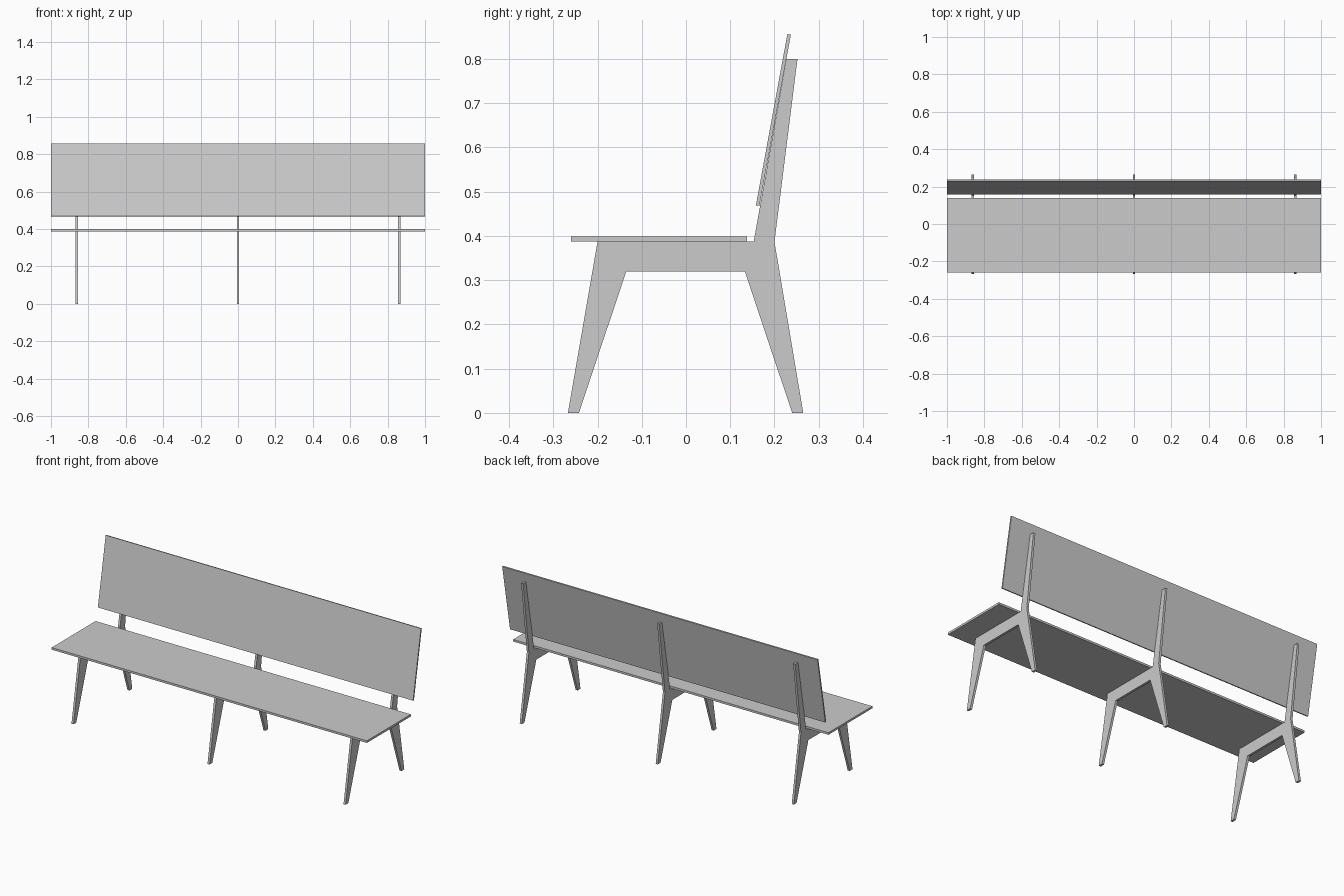
import bpy
import math
from mathutils import Matrix, Vector

cube = bpy.data.objects.get("Cube")
if cube:
    bpy.data.objects.remove(cube, do_unlink=True)

grey = bpy.data.materials.new("light grey")
grey.use_nodes = True
colour = (0.6, 0.6, 0.6, 1)
grey.diffuse_color = colour
grey.node_tree.nodes["Principled BSDF"].inputs["Base Color"].default_value = colour


def extrude_profile(name, profile, width, x=0):
    """Extrude a (y, z) outline along x, centred on x."""
    n = len(profile)
    verts = [(x + s * width / 2, y, z) for s in (-1, 1) for y, z in profile]
    faces = [tuple(range(n)), tuple(reversed(range(n, 2 * n)))]
    faces += [(i, i + n, (i + 1) % n + n, (i + 1) % n) for i in range(n)]
    mesh = bpy.data.meshes.new(name)
    mesh.from_pydata(verts, [], [f[::-1] for f in faces])
    mesh.materials.append(grey)
    obj = bpy.data.objects.new(name, mesh)
    bpy.context.collection.objects.link(obj)
    return obj


# Three flat frames: splayed legs, seat rail and leaning back post in one piece
frame_profile = [
    (-0.267, 0), (-0.242, 0), (-0.135, 0.32), (0.133, 0.32), (0.24, 0),
    (0.265, 0), (0.2, 0.387), (0.252, 0.8), (0.227, 0.8), (0.153, 0.387),
    (-0.2, 0.387),
]
for side, x in (("right", -0.863), ("middle", 0), ("left", 0.863)):
    extrude_profile(side + "_frame", frame_profile, 0.013, x)

# Seat board resting on the rails
board = 0.012
extrude_profile("seat", [(-0.26, 0.387), (0.138, 0.387),
                         (0.138, 0.387 + board), (-0.26, 0.387 + board)], 2)

# Backrest board lying against the front of the posts
low, high = Vector((0.166, 0.468)), Vector((0.237, 0.855))
lean = (high - low).normalized()
out = Vector((-lean.y, lean.x)) * 0.008
extrude_profile("backrest", [low + out, low, high, high + out], 2)
